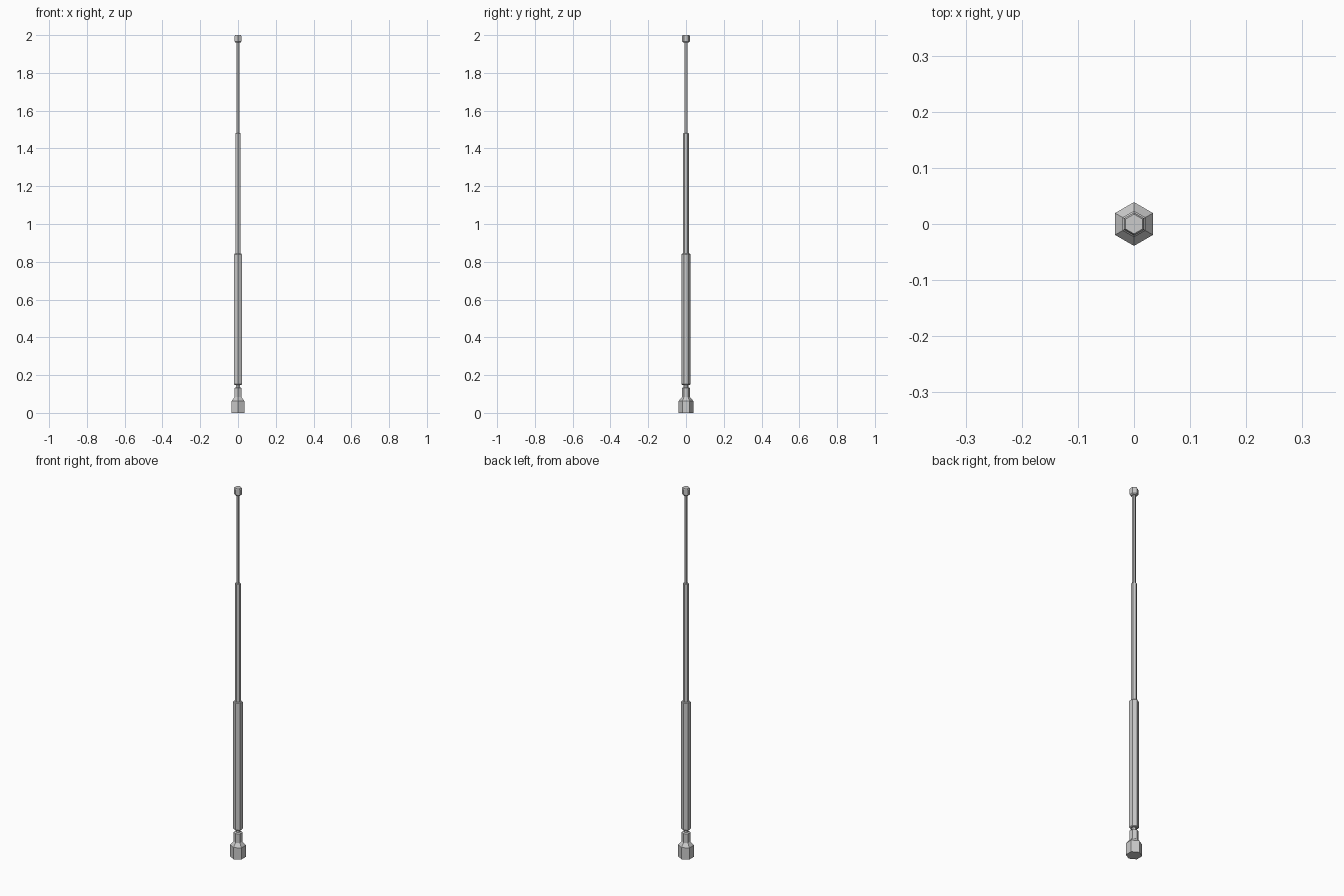
import bpy, bmesh
from math import cos, sin, pi

if "Cube" in bpy.data.objects:
    bpy.data.objects.remove(bpy.data.objects["Cube"])

SIDES = 6


def hex_part(name, profile):
    """Closed six-sided turned part from (radius, height) pairs; corners on +-y."""
    bm = bmesh.new()
    rings = []
    for r, z in profile:
        rings.append([bm.verts.new((r * cos(pi / 2 + 2 * pi * i / SIDES),
                                    r * sin(pi / 2 + 2 * pi * i / SIDES), z))
                      for i in range(SIDES)])
    for a, b in zip(rings, rings[1:]):
        for i in range(SIDES):
            j = (i + 1) % SIDES
            bm.faces.new((a[i], a[j], b[j], b[i]))
    bm.faces.new(rings[0][::-1])
    bm.faces.new(rings[-1])
    bmesh.ops.recalc_face_normals(bm, faces=bm.faces)
    mesh = bpy.data.meshes.new(name)
    bm.to_mesh(mesh)
    bm.free()
    obj = bpy.data.objects.new(name, mesh)
    bpy.context.collection.objects.link(obj)
    return obj


# Mounting base with sloped shoulder, collar and thin neck
hex_part("base", [(0.039, 0), (0.039, 0.063), (0.024, 0.08),
                  (0.022, 0.083), (0.022, 0.132), (0.012, 0.135), (0.012, 0.152)])


# Telescoping sections, each with a small chamfer at both ends
def tube(name, r, z0, z1, c=0.004):
    hex_part(name, [(r - c, z0), (r, z0 + c), (r, z1 - c), (r - c, z1)])


tube("lower_tube", 0.0235, 0.148, 0.843)
tube("middle_tube", 0.0148, 0.835, 1.483, 0.003)
tube("upper_rod", 0.0085, 1.475, 1.97, 0.001)

# End cap
hex_part("tip_cap", [(0.015, 1.960), (0.0205, 1.966), (0.0205, 1.994), (0.0175, 2.0)])
